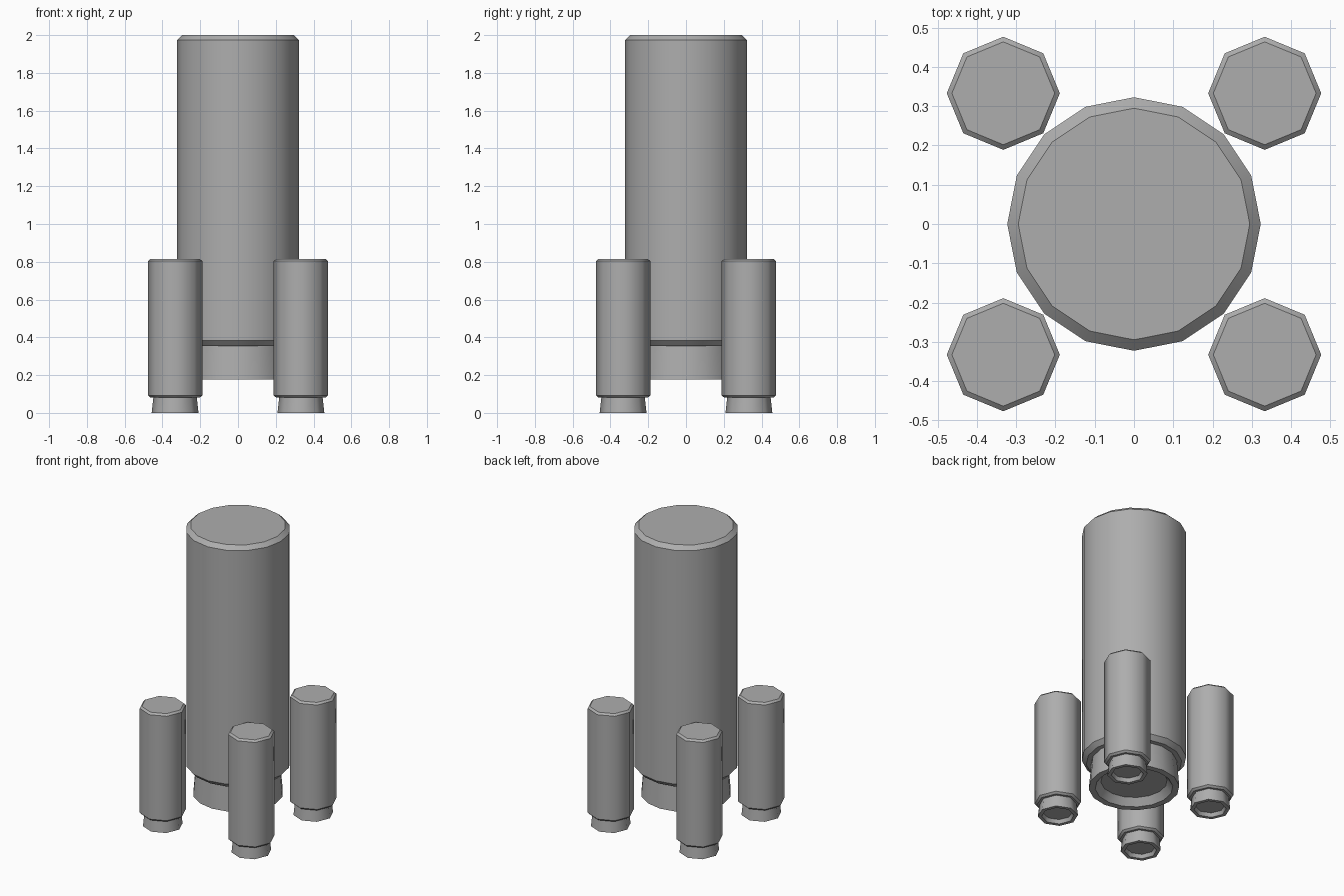
import bpy, bmesh, math

if "Cube" in bpy.data.objects:
    bpy.data.objects.remove(bpy.data.objects["Cube"])

# Mid-grey paint for every part
grey = bpy.data.materials.new("mid_grey")
grey.diffuse_color = (0.42, 0.42, 0.42, 1.0)
grey.use_nodes = True
grey.node_tree.nodes["Principled BSDF"].inputs["Base Color"].default_value = grey.diffuse_color


def lathe(name, profile, sides, x=0.0, y=0.0):
    """Spin an (r, z) profile into a capped solid: smooth bands, sharp rings."""
    bm = bmesh.new()
    rings = []
    for r, z in profile:
        rings.append([bm.verts.new((x + r * math.cos(2 * math.pi * i / sides),
                                    y + r * math.sin(2 * math.pi * i / sides), z))
                      for i in range(sides)])
    for a, b in zip(rings, rings[1:]):
        for i in range(sides):
            j = (i + 1) % sides
            bm.faces.new((a[i], a[j], b[j], b[i])).smooth = True
    bm.faces.new(rings[0])
    bm.faces.new(rings[-1])
    for ring in rings:
        for i in range(sides):
            bm.edges.get((ring[i - 1], ring[i])).smooth = False
    bmesh.ops.recalc_face_normals(bm, faces=bm.faces)
    me = bpy.data.meshes.new(name)
    bm.to_mesh(me)
    bm.free()
    me.materials.append(grey)
    ob = bpy.data.objects.new(name, me)
    bpy.context.collection.objects.link(ob)
    return ob


# Profiles run from the recessed nozzle floor, around the outside, to the top cap
core = [(0.205, 0.225), (0.24, 0.178), (0.28, 0.178), (0.265, 0.355),
        (0.295, 0.355), (0.323, 0.384), (0.323, 1.974), (0.295, 2.0)]
booster = [(0.09, 0.025), (0.10, 0.0), (0.124, 0.0), (0.115, 0.081),
           (0.131, 0.081), (0.144, 0.093), (0.144, 0.803), (0.131, 0.815)]

# Central tank with its nozzle
lathe("central_tank", core, 16)

# Four side boosters
for sx, xn in ((-1, "left"), (1, "right")):
    for sy, yn in ((-1, "front"), (1, "back")):
        lathe(f"booster_{yn}_{xn}", booster, 8, sx * 0.333, sy * 0.333)
